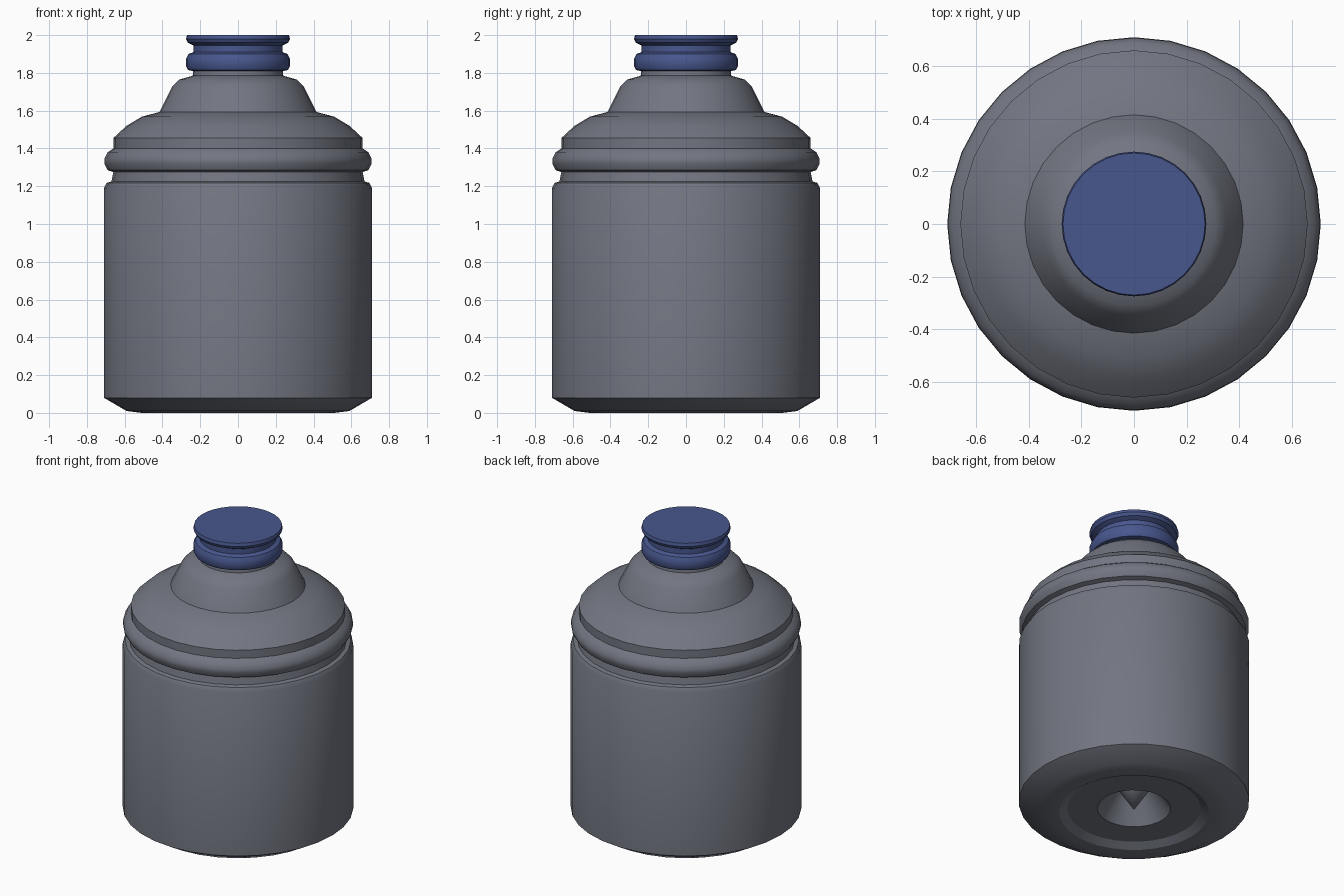
import bpy
import bmesh
from math import cos, sin, pi, radians

SIDES = 32

default = bpy.data.objects.get("Cube")
if default:
    bpy.data.objects.remove(default, do_unlink=True)


def make_material(name, rgb):
    mat = bpy.data.materials.new(name)
    mat.use_nodes = True
    color = (*rgb, 1.0)
    mat.diffuse_color = color
    mat.node_tree.nodes["Principled BSDF"].inputs["Base Color"].default_value = color
    return mat


def lathe(name, profile, mat):
    """Turn (radius, height) points, listed bottom to top, around z."""
    bm = bmesh.new()
    rings = []
    for r, z in profile:
        count = SIDES if r > 0 else 1
        rings.append([bm.verts.new((r * cos(2 * pi * i / SIDES), r * sin(2 * pi * i / SIDES), z))
                      for i in range(count)])
    for low, high in zip(rings, rings[1:]):
        for i in range(SIDES):
            j = (i + 1) % SIDES
            if len(low) == 1:
                bm.faces.new((low[0], high[j], high[i]))
            elif len(high) == 1:
                bm.faces.new((low[i], low[j], high[0]))
            else:
                bm.faces.new((low[i], low[j], high[j], high[i]))
    bmesh.ops.recalc_face_normals(bm, faces=bm.faces)
    mesh = bpy.data.meshes.new(name)
    bm.to_mesh(mesh)
    bm.free()
    mesh.materials.append(mat)
    obj = bpy.data.objects.new(name, mesh)
    bpy.context.collection.objects.link(obj)
    bpy.ops.object.select_all(action="DESELECT")
    obj.select_set(True)
    bpy.context.view_layer.objects.active = obj
    bpy.ops.object.shade_smooth_by_angle(angle=radians(30))
    return obj


grey = make_material("bottle grey", (0.17, 0.18, 0.22))
blue = make_material("cap blue", (0.065, 0.095, 0.27))

# Underside with a central point in a recess, then a foot ring
base = [(0, 0.02), (0.11, 0.19), (0.225, 0.03), (0.41, 0.03), (0.46, 0), (0.51, 0), (0.59, 0.01)]
# Straight wall with a bevelled lip, then the groove
wall = [(0.71, 0.08), (0.71, 1.19), (0.695, 1.218), (0.67, 1.225), (0.66, 1.275)]
# Raised grip ring
grip = [(0.69, 1.285), (0.708, 1.32), (0.708, 1.345), (0.69, 1.38), (0.66, 1.4)]
# Rounded shoulder and conical neck
shoulder = [(0.66, 1.455), (0.59, 1.52), (0.51, 1.568), (0.415, 1.593)]
neck = [(0.35, 1.725), (0.31, 1.765), (0.24, 1.785), (0.235, 1.83), (0, 1.83)]
lathe("bottle_body", base + wall + grip + shoulder + neck, grey)

# Pull-up cap with a collar, a waist and a flared top
collar = [(0, 1.81), (0.24, 1.81), (0.265, 1.815), (0.275, 1.835), (0.275, 1.875), (0.262, 1.9)]
waist = [(0.235, 1.91), (0.235, 1.945)]
flare = [(0.265, 1.96), (0.275, 1.98), (0.27, 2.0), (0, 2.0)]
lathe("drinking_cap", collar + waist + flare, blue)
